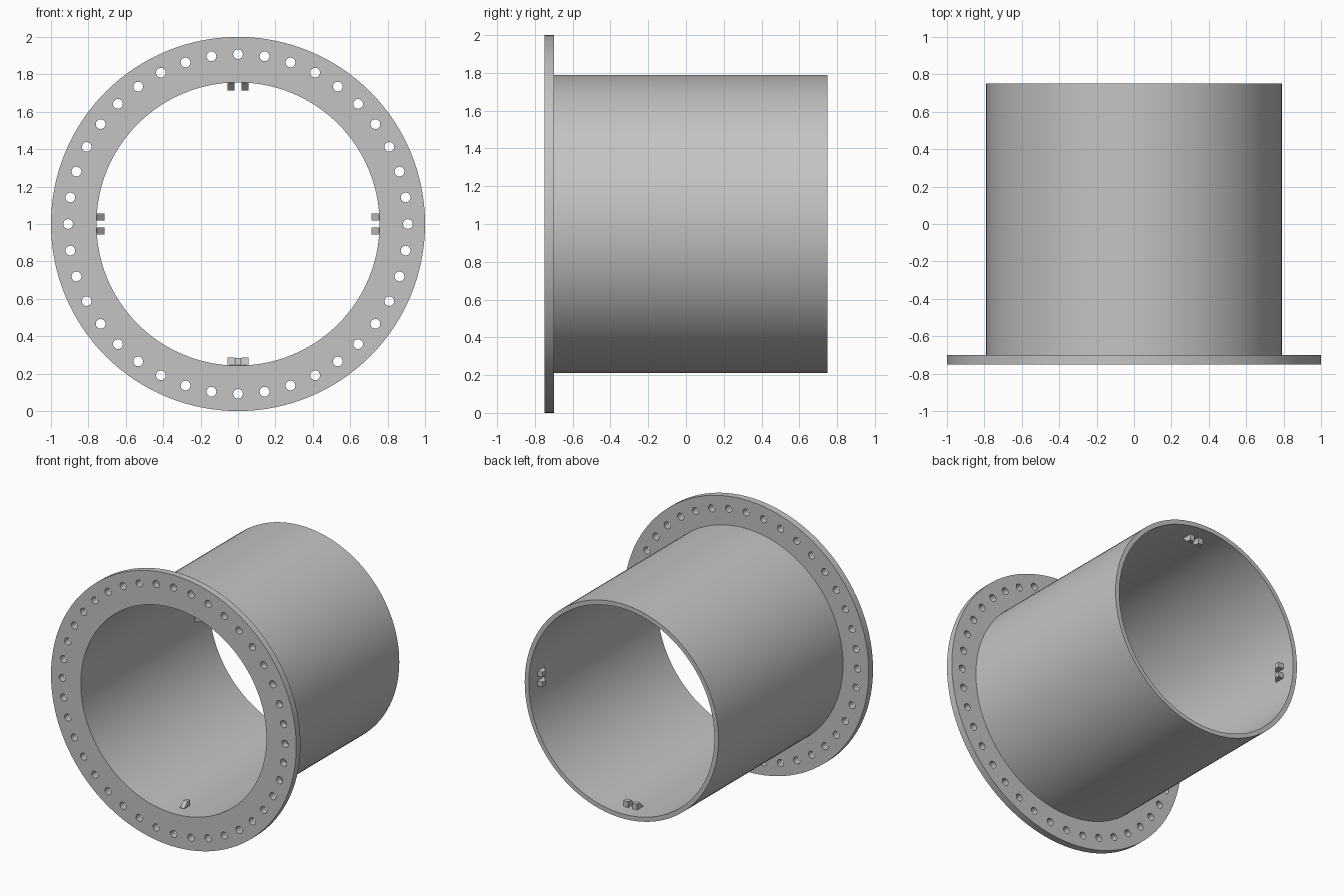
import bpy, bmesh
from math import pi
from mathutils import Matrix, Vector

cube = bpy.data.objects.get("Cube")
if cube:
    bpy.data.objects.remove(cube, do_unlink=True)

BORE, TUBE, RIM = 0.757, 0.79, 1.0
FRONT, FLANGE_BACK, BACK = -0.75, -0.70, 0.75
CENTRE = Vector((0, 0, 1))

grey = bpy.data.materials.new("plain grey")
grey.use_nodes = True
grey.diffuse_color = (0.55, 0.55, 0.55, 1)
grey.node_tree.nodes["Principled BSDF"].inputs["Base Color"].default_value = grey.diffuse_color


def make_object(name, bm):
    bmesh.ops.recalc_face_normals(bm, faces=bm.faces)
    mesh = bpy.data.meshes.new(name)
    bm.to_mesh(mesh)
    bm.free()
    mesh.materials.append(grey)
    obj = bpy.data.objects.new(name, mesh)
    obj.location = CENTRE
    bpy.context.collection.objects.link(obj)
    return obj


def lathe(name, profile, steps=128):
    """Spin a closed (radius, y) profile around the y axis."""
    bm = bmesh.new()
    face = bm.faces.new([bm.verts.new((r, y, 0)) for r, y in profile])
    edges = list(face.edges)
    bm.faces.remove(face)
    bmesh.ops.spin(bm, geom=edges, cent=(0, 0, 0), axis=(0, 1, 0),
                   angle=2 * pi, steps=steps, use_merge=True)
    bmesh.ops.remove_doubles(bm, verts=bm.verts, dist=1e-5)
    return make_object(name, bm)


def ramp_lug(name, profile, across, turn):
    """Extrude a (y, radius) side profile across x, then turn it around the bore."""
    bm = bmesh.new()
    face = bm.faces.new([bm.verts.new((across[0], y, -r)) for y, r in profile])
    out = bmesh.ops.extrude_face_region(bm, geom=[face])
    moved = [v for v in out["geom"] if isinstance(v, bmesh.types.BMVert)]
    bmesh.ops.translate(bm, verts=moved, vec=(across[1] - across[0], 0, 0))
    bm.transform(Matrix.Rotation(turn, 4, 'Y'))
    return make_object(name, bm)


# Tube and flange in one turned body
body = lathe("flanged_tube", [(BORE, FRONT), (RIM, FRONT), (RIM, FLANGE_BACK),
                              (TUBE, FLANGE_BACK), (TUBE, BACK), (BORE, BACK)])

# Ring of bolt holes through the flange
bm = bmesh.new()
HOLES = 40
for i in range(HOLES):
    place = (Matrix.Rotation(2 * pi * i / HOLES, 4, 'Y')
             @ Matrix.Translation((0, FRONT + 0.025, 0.908))
             @ Matrix.Rotation(pi / 2, 4, 'X'))
    bmesh.ops.create_cone(bm, cap_ends=True, segments=24, radius1=0.026,
                          radius2=0.026, depth=0.12, matrix=place)
cutter = make_object("bolt_hole_cutter", bm)
cutter.hide_render = True
drill = body.modifiers.new("bolt holes", 'BOOLEAN')
drill.object = cutter
drill.operation = 'DIFFERENCE'
drill.solver = 'EXACT'
bpy.ops.object.select_all(action='DESELECT')
bpy.context.view_layer.objects.active = body
body.select_set(True)
bpy.ops.object.modifier_apply(modifier=drill.name)
bpy.data.objects.remove(cutter, do_unlink=True)
bpy.ops.object.shade_smooth_by_angle(angle=pi / 6)

# Four pairs of ramped guide lugs near the back end
ROOT = BORE + 0.008
lug_side = [(0.575, ROOT), (0.575, BORE - 0.003), (0.615, 0.713), (0.65, 0.713), (0.65, ROOT)]
for i, place in enumerate(("bottom", "left", "top", "right")):
    for side, tag in ((-1, "a"), (1, "b")):
        ramp_lug(f"{place}_guide_lug_{tag}", lug_side,
                 (side * 0.0175, side * 0.055), -i * pi / 2)

# Single key near the front, in line with the bottom pair
key_side = [(-0.65, ROOT), (-0.65, BORE - 0.003), (-0.61, 0.717), (-0.58, 0.717), (-0.58, ROOT)]
ramp_lug("front_key", key_side, (-0.0165, 0.0165), 0)
